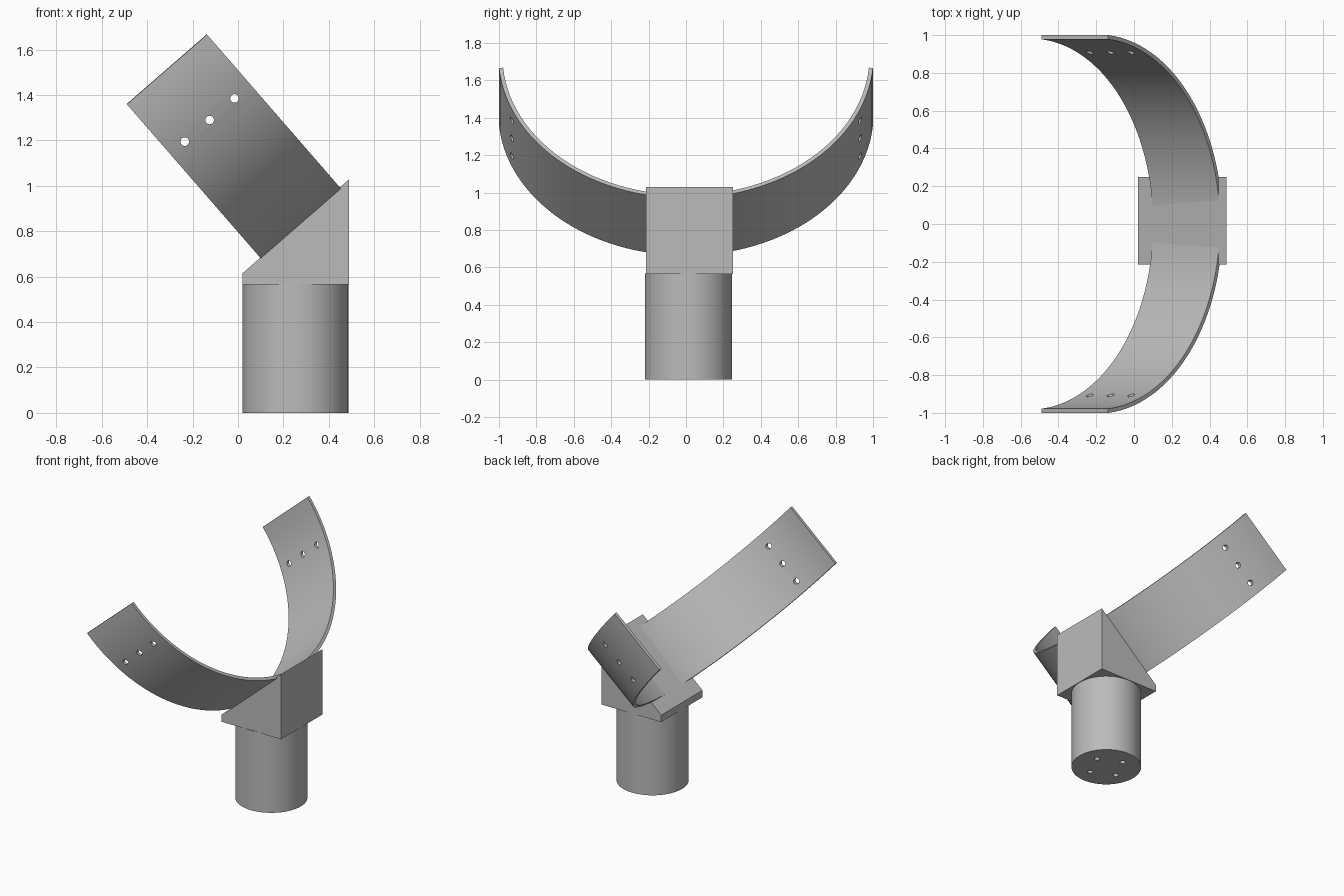
import bpy, bmesh, math
from mathutils import Vector, Matrix

old = bpy.data.objects.get("Cube")
if old:
    bpy.data.objects.remove(old, do_unlink=True)

# Single flat grey
grey = bpy.data.materials.new("light grey plastic")
grey.use_nodes = True
GREY = (0.5, 0.5, 0.5, 1)
grey.diffuse_color = GREY
grey.node_tree.nodes["Principled BSDF"].inputs["Base Color"].default_value = GREY


def finish(name, bm):
    bmesh.ops.recalc_face_normals(bm, faces=bm.faces)
    mesh = bpy.data.meshes.new(name)
    bm.to_mesh(mesh)
    bm.free()
    mesh.materials.append(grey)
    obj = bpy.data.objects.new(name, mesh)
    bpy.context.collection.objects.link(obj)
    return obj


def activate(obj):
    bpy.ops.object.select_all(action='DESELECT')
    obj.select_set(True)
    bpy.context.view_layer.objects.active = obj


def rods(name, centres, radius, length, segments, rotation=Matrix()):
    """Capped cylinders, upright unless rotated."""
    bm = bmesh.new()
    for c in centres:
        bmesh.ops.create_cone(bm, cap_ends=True, segments=segments,
                              radius1=radius, radius2=radius, depth=length,
                              matrix=Matrix.Translation(c) @ rotation)
    return finish(name, bm)


def drill(obj, cutter):
    cutter.hide_render = True
    mod = obj.modifiers.new("holes", 'BOOLEAN')
    mod.operation = 'DIFFERENCE'
    mod.solver = 'EXACT'
    mod.object = cutter
    activate(obj)
    bpy.ops.object.modifier_apply(modifier=mod.name)
    bpy.data.objects.remove(cutter, do_unlink=True)


def smooth(obj):
    activate(obj)
    bpy.ops.object.shade_smooth_by_angle(angle=math.radians(30))


# Tilted frame: along the band's width, and up its open side
TILT = math.radians(41)
across = Vector((math.cos(TILT), 0, math.sin(TILT)))
upward = Vector((-math.sin(TILT), 0, math.cos(TILT)))

# Curved cradle band: an arc swept with a thin rectangular section
centre = Vector((-0.366, 0, 1.574))
OUTER, THICK, HALF_WIDTH, STEPS = 1.003, 0.022, 0.234, 56
tip = math.asin(0.081 / OUTER)
bm = bmesh.new()
rings = []
for i in range(STEPS + 1):
    a = math.pi + tip + (math.pi - 2 * tip) * i / STEPS
    ring = []
    for r, side in ((OUTER, -1), (OUTER, 1), (OUTER - THICK, 1), (OUTER - THICK, -1)):
        p = centre + across * side * HALF_WIDTH + upward * r * math.sin(a)
        p.y = r * math.cos(a)
        ring.append(bm.verts.new(p))
    rings.append(ring)
for a, b in zip(rings, rings[1:]):
    for k in range(4):
        n = (k + 1) % 4
        bm.faces.new((a[k], a[n], b[n], b[k]))
bm.faces.new(rings[0])
bm.faces.new(rings[-1])
band = finish("cradle_band", bm)

# Three strap holes through each end of the band
hole_mid = Vector((-0.125, 0, 1.29))
drill(band, rods("strap_hole_cutter", [hole_mid + across * s for s in (-0.145, 0, 0.145)],
                 0.019, 3, 20, Matrix.Rotation(math.pi / 2, 4, 'X')))
smooth(band)

# Wedge block carrying the band
bm = bmesh.new()
profile = [(0.02, 0.565), (0.49, 0.565), (0.49, 1.03), (0.02, 0.615)]
face = bm.faces.new([bm.verts.new((x, -0.214, z)) for x, z in profile])
ext = bmesh.ops.extrude_face_region(bm, geom=[face])
bmesh.ops.translate(bm, vec=(0, 0.464, 0),
                    verts=[v for v in ext["geom"] if isinstance(v, bmesh.types.BMVert)])
finish("wedge_block", bm)

# Round post with four screw holes underneath
axis = Vector((0.253, 0.014, 0))
post = rods("post", [axis + Vector((0, 0, 0.284))], 0.233, 0.568, 64)
spots = [axis + 0.125 * Vector((math.cos(a), math.sin(a), 0))
         for a in (math.radians(20) + k * math.pi / 2 for k in range(4))]
drill(post, rods("screw_hole_cutter", spots, 0.018, 0.5, 20))
smooth(post)
